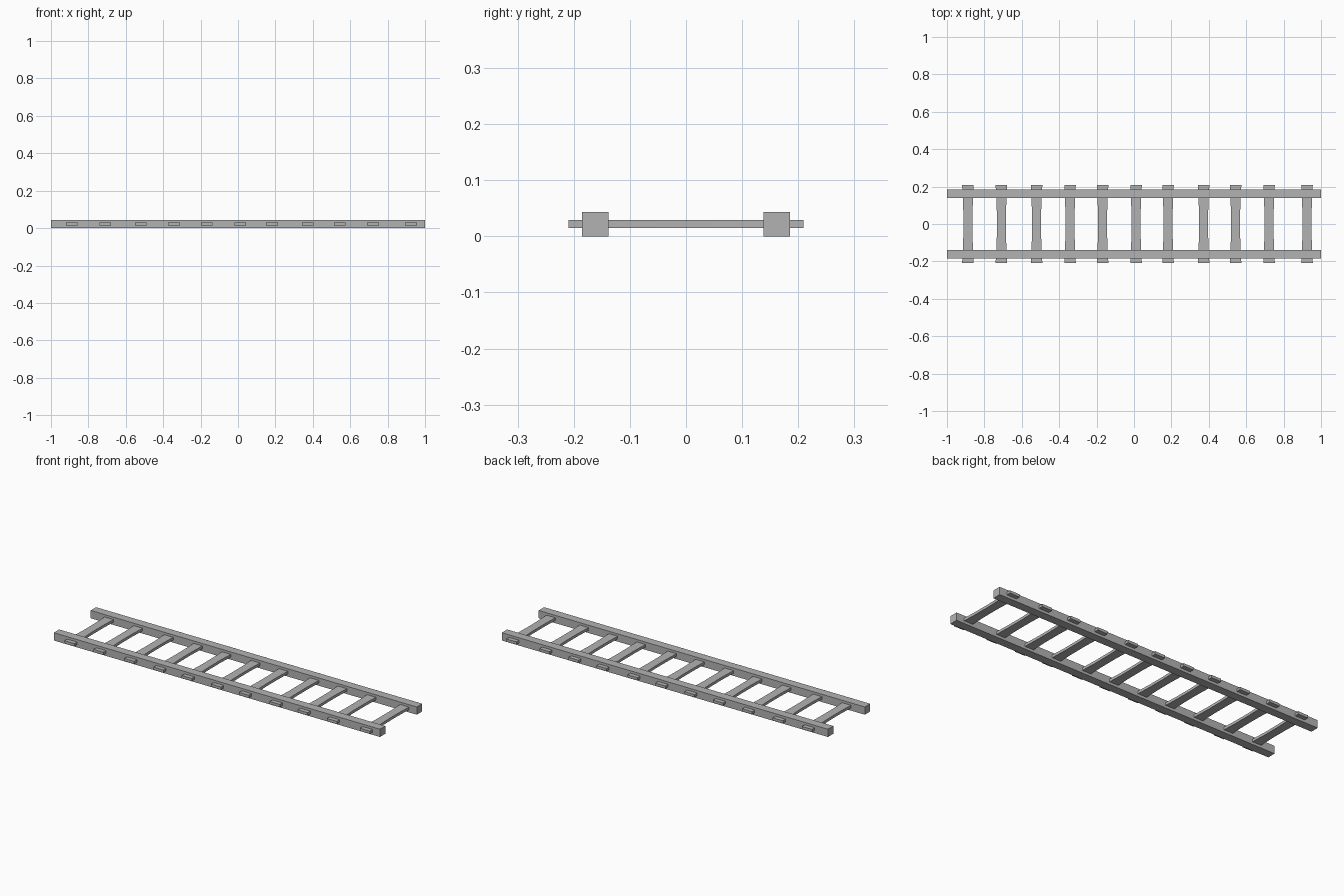
import bpy
import bmesh

default = bpy.data.objects.get("Cube")
if default:
    bpy.data.objects.remove(default, do_unlink=True)

# Single weathered grey
grey = bpy.data.materials.new("plain grey")
grey.use_nodes = True
colour = (0.45, 0.45, 0.45, 1)
grey.diffuse_color = colour
grey.node_tree.nodes["Principled BSDF"].inputs["Base Color"].default_value = colour


def add_bar(name, rings, z_low, z_high):
    """Flat bar lofted along y from (y, x_min, x_max) sections."""
    bm = bmesh.new()
    loops = []
    for y, x0, x1 in rings:
        corners = ((x0, z_low), (x1, z_low), (x1, z_high), (x0, z_high))
        loops.append([bm.verts.new((x, y, z)) for x, z in corners])
    for a, b in zip(loops, loops[1:]):
        for i in range(4):
            j = (i + 1) % 4
            bm.faces.new((a[i], a[j], b[j], b[i]))
    bm.faces.new(loops[0])
    bm.faces.new(loops[-1])
    bmesh.ops.recalc_face_normals(bm, faces=bm.faces)
    mesh = bpy.data.meshes.new(name)
    bm.to_mesh(mesh)
    bm.free()
    mesh.materials.append(grey)
    obj = bpy.data.objects.new(name, mesh)
    bpy.context.collection.objects.link(obj)
    return obj


# Long side rails
for side, name in ((-1, "front_rail"), (1, "back_rail")):
    inner, outer = side * 0.138, side * 0.185
    add_bar(name, [(inner, -1, 1), (outer, -1, 1)], 0, 0.043)

# Unevenly spaced rungs, wider at the ends and worn thinner in the middle
rung_centres = (-0.888, -0.709, -0.521, -0.342, -0.168, 0.011,
                0.182, 0.372, 0.543, 0.722, 0.925)
section = ((-0.209, 0.031), (-0.13, 0.027), (-0.05, 0.024),
           (0.05, 0.024), (0.13, 0.027), (0.209, 0.031))
for number, x in enumerate(rung_centres, 1):
    rings = [(y, x - half, x + half) for y, half in section]
    add_bar(f"rung_{number}", rings, 0.0145, 0.0295)
